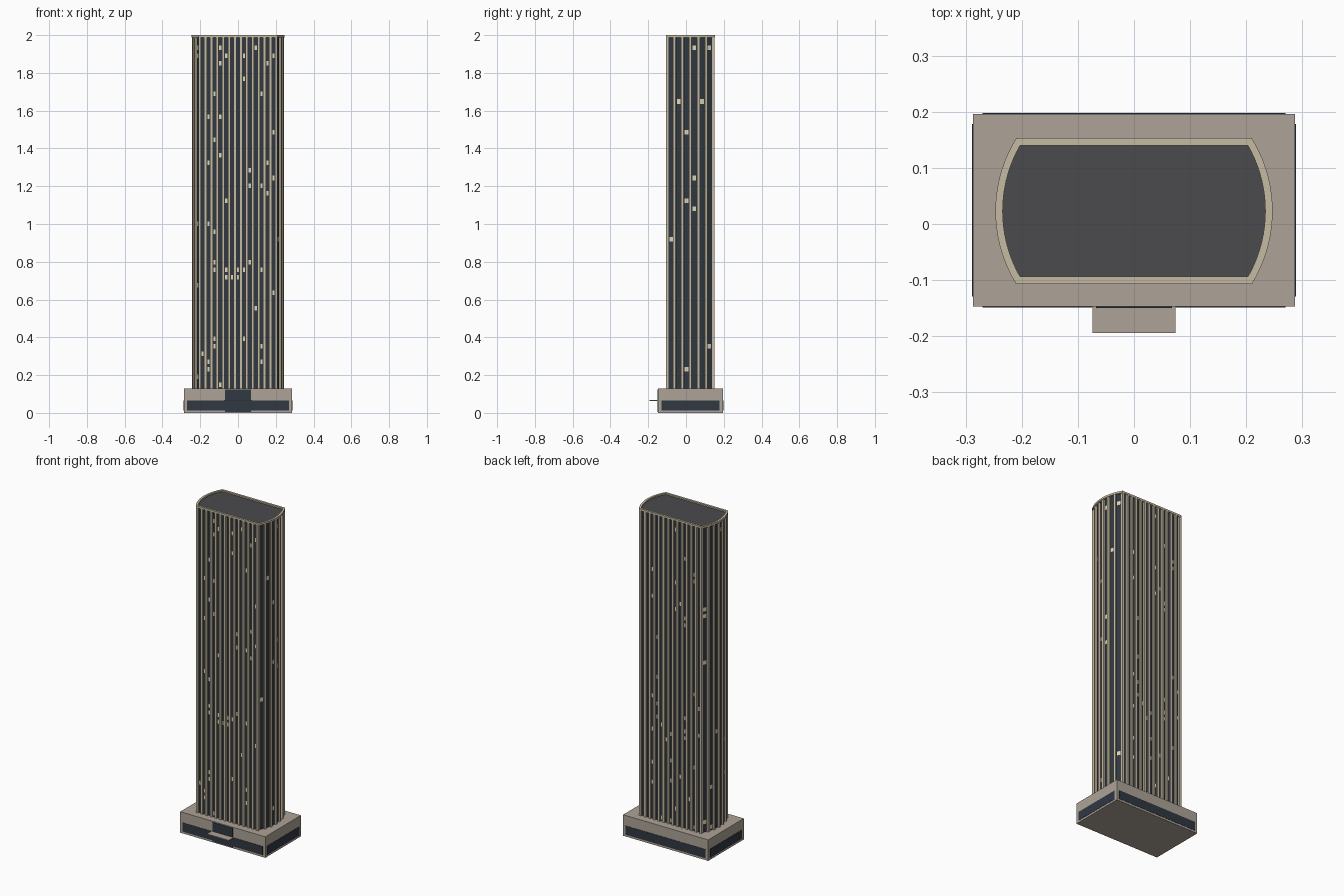
import bpy, bmesh, math, random
from mathutils import Matrix, Vector

if "Cube" in bpy.data.objects:
    bpy.data.objects.remove(bpy.data.objects["Cube"])

random.seed(4)
CY = 0.023                      # tower centre in y
Z0, Z1 = 0.125, 2.0             # tower bottom and top


def material(name, rgb):
    m = bpy.data.materials.new(name)
    m.diffuse_color = (*rgb, 1)
    m.use_nodes = True
    m.node_tree.nodes["Principled BSDF"].inputs["Base Color"].default_value = m.diffuse_color
    return m


STONE = material("fin_stone", (0.56, 0.49, 0.36))
BASE = material("podium_stone", (0.42, 0.37, 0.31))
GLASS = material("dark_glass", (0.03, 0.04, 0.055))
ROOF = material("roof_grey", (0.07, 0.07, 0.075))
LIT = material("lit_window", (0.75, 0.68, 0.48))


def finish(name, bm, mat):
    bmesh.ops.recalc_face_normals(bm, faces=bm.faces)
    me = bpy.data.meshes.new(name)
    bm.to_mesh(me)
    bm.free()
    me.materials.append(mat)
    ob = bpy.data.objects.new(name, me)
    bpy.context.collection.objects.link(ob)
    return ob


def add_box(bm, centre, size, angle=0):
    m = (Matrix.Translation(centre) @ Matrix.Rotation(angle, 4, 'Z')
         @ Matrix.Diagonal((*size, 1)))
    bmesh.ops.create_cube(bm, size=1, matrix=m)


def box(name, x0, x1, y0, y1, z0, z1, mat):
    bm = bmesh.new()
    add_box(bm, ((x0+x1)/2, (y0+y1)/2, (z0+z1)/2), (x1-x0, y1-y0, z1-z0))
    return finish(name, bm, mat)


def outline(hx, hy, bulge, n=18):
    """Flat front and back, bowed ends."""
    r = (hy*hy + bulge*bulge) / (2*bulge)
    a = math.asin(hy / r)
    cx = hx + bulge - r
    right = [(cx + r*math.cos(t), CY + r*math.sin(t))
             for t in (-a + 2*a*i/n for i in range(n+1))]
    return right + [(-x, 2*CY - y) for x, y in right]


def prism(name, pts, z0, z1, mat):
    bm = bmesh.new()
    f = bm.faces.new([bm.verts.new((x, y, z0)) for x, y in pts])
    g = bmesh.ops.extrude_face_region(bm, geom=[f])
    bmesh.ops.translate(bm, vec=(0, 0, z1-z0),
                        verts=[v for v in g['geom'] if isinstance(v, bmesh.types.BMVert)])
    return finish(name, bm, mat)


# Podium with glazed band on each side
PX, PY0, PY1 = 0.287, -0.147, 0.196
box("podium", -PX, PX, PY0, PY1, 0, 0.128, BASE)
e = 0.0015
box("podium_glass_front_back", -0.27, 0.27, PY0-e, PY1+e, 0.012, 0.066, GLASS)
box("podium_glass_sides", -PX-e, PX+e, PY0+0.018, PY1-0.018, 0.012, 0.066, GLASS)

# Entrance and canopy
box("entrance_glass", -0.068, 0.068, PY0-0.003, PY0+0.01, 0.006, 0.123, GLASS)
box("entrance_canopy", -0.074, 0.074, -0.194, PY0, 0.062, 0.068, BASE)

# Glass core, roof deck and parapet ring
prism("glass_core", outline(0.203, 0.119, 0.031), Z0, 1.985, GLASS)
prism("roof_deck", outline(0.204, 0.118, 0.031), 1.985, 1.992, ROOF)
outer, inner = outline(0.21, 0.13, 0.037), outline(0.203, 0.117, 0.031)
bm = bmesh.new()
rings = [[bm.verts.new((x, y, z)) for x, y in pts]
         for pts, z in ((outer, 1.988), (outer, Z1), (inner, Z1), (inner, 1.988))]
n = len(outer)
for a, b in zip(rings, rings[1:] + rings[:1]):
    for i in range(n):
        j = (i+1) % n
        bm.faces.new((a[i], a[j], b[j], b[i]))
finish("parapet", bm, STONE)

# Bay positions: (point on glass line, tangent angle)
HX, HY, BULGE = 0.203, 0.119, 0.031
R = (HY*HY + BULGE*BULGE) / (2*BULGE)
A = math.asin(HY / R)
CX = HX + BULGE - R


def facade(t, side):
    """t in 0..1 along a side; returns point and outward angle."""
    if side in ("front", "back"):
        s = -1 if side == "front" else 1
        return Vector((-HX + 2*HX*t, CY + s*HY, 0)), s*math.pi/2
    s = 1 if side == "right" else -1
    a = -A + 2*A*t
    return (Vector((s*(CX + R*math.cos(a)), CY + R*math.sin(a), 0)),
            a if s > 0 else math.pi - a)


BAYS = {"front": 13, "back": 13, "left": 6, "right": 6}

# Vertical fins
for side, count in BAYS.items():
    bm = bmesh.new()
    flat = count == 13
    for i in range(0 if flat else 1, count + 1 if flat else count):
        p, ang = facade(i/count, side)
        p += Vector((math.cos(ang), math.sin(ang), 0)) * 0.003
        p.z = (Z0 + 1.99) / 2
        add_box(bm, p, (0.014, 0.014, 1.99 - Z0), ang)
    finish("fins_" + side, bm, STONE)

# Scattered lit windows between the fins
bm = bmesh.new()
FLOORS = 45
for side, count in BAYS.items():
    for b in range(count):
        for f in range(FLOORS):
            if random.random() < 0.07:
                p, ang = facade((b+0.5)/count, side)
                p.z = 0.15 + f*0.0405
                w = 0.012 if count == 13 else 0.02
                add_box(bm, p, (0.003, w, 0.024), ang)
finish("lit_windows", bm, LIT)
